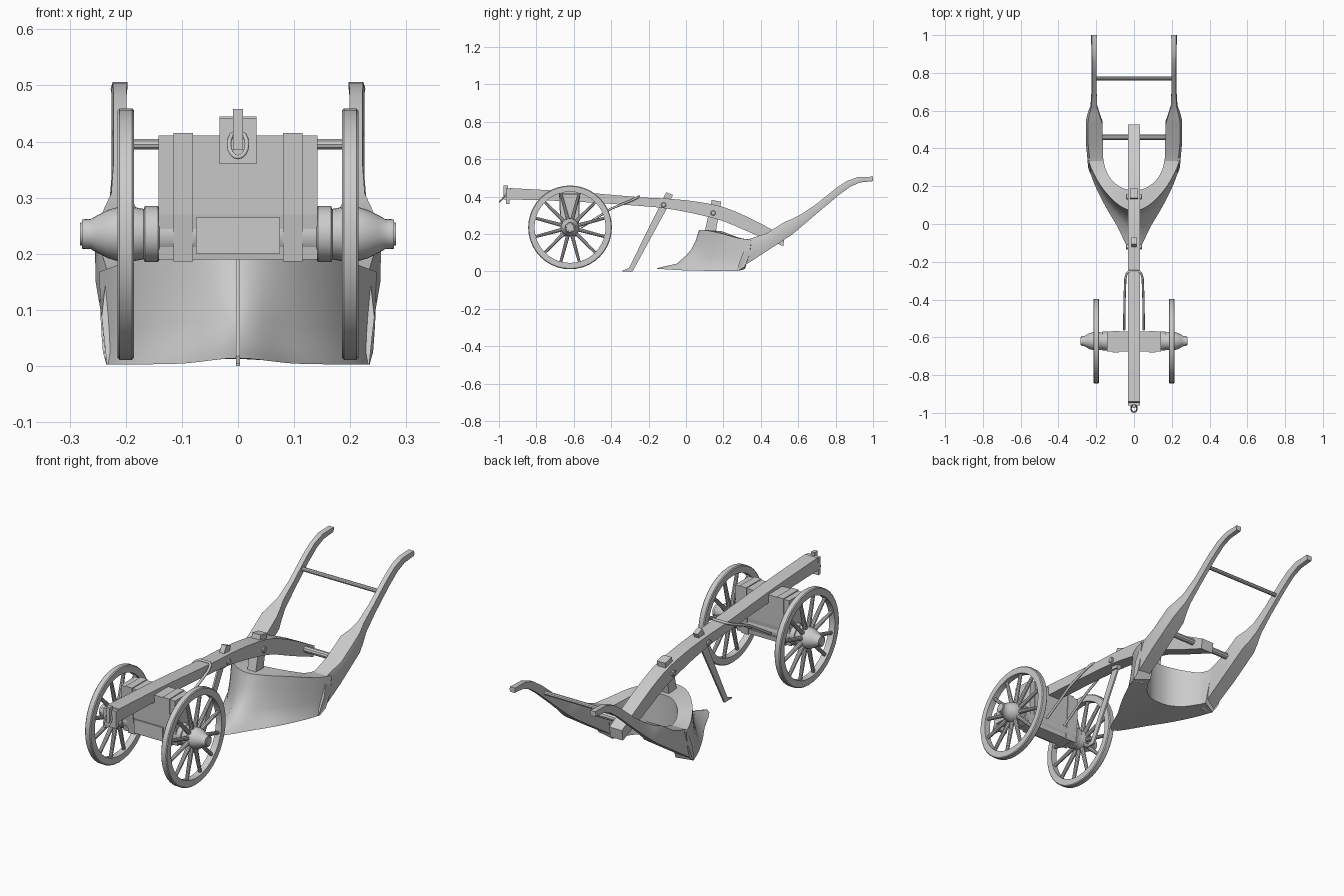
import bpy, bmesh
from math import pi, cos, sin
from mathutils import Vector

if "Cube" in bpy.data.objects:
    bpy.data.objects.remove(bpy.data.objects["Cube"])


def finish(name, bm, smooth=True):
    bmesh.ops.recalc_face_normals(bm, faces=bm.faces)
    me = bpy.data.meshes.new(name)
    bm.to_mesh(me)
    bm.free()
    ob = bpy.data.objects.new(name, me)
    bpy.context.collection.objects.link(ob)
    if smooth:
        bpy.ops.object.select_all(action='DESELECT')
        bpy.context.view_layer.objects.active = ob
        ob.select_set(True)
        bpy.ops.object.shade_smooth_by_angle(angle=0.6)
    return ob


def loft(name, rings, smooth=True):
    """Skin a list of closed point rings and cap both ends."""
    bm = bmesh.new()
    vs = [[bm.verts.new(p) for p in r] for r in rings]
    n = len(vs[0])
    for a, b in zip(vs, vs[1:]):
        for i in range(n):
            j = (i + 1) % n
            bm.faces.new((a[i], a[j], b[j], b[i]))
    bm.faces.new(vs[0])
    bm.faces.new(vs[-1])
    return finish(name, bm, smooth)


def lathe_x(name, profile, y, z, n=24):
    """Profile of (x, radius) turned about an x axis line."""
    return loft(name, [[(x, y + r * cos(2 * pi * i / n), z + r * sin(2 * pi * i / n))
                        for i in range(n)] for x, r in profile])


def rod(name, p, q, r0, r1=None, n=10):
    p, q = Vector(p), Vector(q)
    rot = (q - p).to_track_quat('Z', 'Y')
    r1 = r0 if r1 is None else r1
    return loft(name, [[c + rot @ Vector((r * cos(2 * pi * i / n), r * sin(2 * pi * i / n), 0))
                        for i in range(n)] for c, r in ((p, r0), (q, r1))])


def prism(name, yz, x0, x1):
    """Side outline extruded in x."""
    return loft(name, [[(x, y, z) for y, z in yz] for x in (x0, x1)], False)


def wire(name, pts, r, cyclic=False):
    cu = bpy.data.curves.new(name, 'CURVE')
    cu.dimensions = '3D'
    cu.bevel_depth = r
    cu.bevel_resolution = 2
    sp = cu.splines.new('POLY')
    sp.points.add(len(pts) - 1)
    for s, p in zip(sp.points, pts):
        s.co = (*p, 1)
    sp.use_cyclic_u = cyclic
    ob = bpy.data.objects.new(name, cu)
    bpy.context.collection.objects.link(ob)


def spline(pts, per):
    """Catmull-Rom resampling of a point list."""
    P = [Vector(p) for p in pts]
    P = [2 * P[0] - P[1]] + P + [2 * P[-1] - P[-2]]
    out = []
    for a, b, c, d in zip(P, P[1:], P[2:], P[3:]):
        for k in range(per):
            t = k / per
            out.append(0.5 * (2 * b + (c - a) * t + (2 * a - 5 * b + 4 * c - d) * t * t
                              + (3 * b - a - 3 * c + d) * t ** 3))
    return out + [P[-2]]


# curved draught beam: (y, lower z, upper z)
beam = spline([(-.95, .385, .445), (-.6, .373, .425), (-.25, .35, .396), (-.1, .335, .388),
               (.05, .307, .372), (.2, .268, .34), (.36, .2, .27), (.52, .135, .185)], 3)
loft("beam", [[(-.033, y, a), (.033, y, a), (.033, y + (b - a) * .15, b), (-.033, y + (b - a) * .15, b)]
              for y, a, b in beam])

# front draw bracket and link
prism("draw_plate", [(-.962, .36), (-.945, .36), (-.945, .442), (-.962, .442)], -.033, .033)
prism("draw_staple", [(-.975, .385), (-.952, .385), (-.952, .458), (-.975, .458)], -.009, .009)
wire("draw_link", [(.016 * cos(a), -.976 - .02 * sin(a), .395 - .023 * sin(a))
                   for a in [2 * pi * i / 16 for i in range(16)]], .004, True)

# wheels
WY, WZ = -.62, .235
for s, side in ((-1, "left"), (1, "right")):
    n = 40
    loop = [(.185, .19), (.215, .19), (.215, .22), (.211, .224), (.189, .224), (.185, .22)]
    bm = bmesh.new()
    vs = [[bm.verts.new((s * x, WY + r * cos(2 * pi * i / n), WZ + r * sin(2 * pi * i / n)))
           for x, r in loop] for i in range(n)]
    for i in range(n):
        a, b = vs[i], vs[(i + 1) % n]
        for k in range(6):
            m = (k + 1) % 6
            bm.faces.new((a[k], a[m], b[m], b[k]))
    finish("wheel_rim_" + side, bm)
    for k in range(12):
        a = 2 * pi * (k + .5) / 12
        d = Vector((0, cos(a), sin(a)))
        c = Vector((s * .2, WY, WZ))
        rod("spoke_" + side, c + d * .03, c + d * .195, .011, .008)
    hub = [(.14, .046), (.143, .05), (.166, .05), (.168, .045), (.185, .048), (.215, .048),
           (.232, .043), (.25, .034), (.262, .027), (.27, .026), (.271, .022), (.282, .02)]
    lathe_x("hub_" + side, [(s * x, r) for x, r in hub], WY, WZ)
    lathe_x("axle_pin_" + side, [(s * .268, .027), (s * .278, .026)], WY, WZ)

# axle log and bolster with iron bands
lathe_x("axle_log", [(-.142, .045), (.142, .045)], WY, WZ)


def bolster(name, x0, x1, g):
    prism(name, [(-.655 - g, .19 - g), (-.585 + g, .19 - g), (-.575 + g, .27),
                 (-.57 + g, .411 + g), (-.676 - g, .411 + g), (-.668 - g, .27)], x0, x1)


bolster("bolster", -.142, .142, 0)
for s in (-1, 1):
    bolster("bolster_band", s * .08, s * .115, .004)
prism("axle_front_plate", [(-.672, .2), (-.66, .2), (-.66, .265), (-.672, .265)], -.075, .075)

# brace loop over the beam
half = [(.052, -.56, .235), (.05, -.4, .335), (.046, -.29, .38), (.038, -.26, .395), (.025, -.25, .4)]
wire("brace_loop", half + [(-x, y, z) for x, y, z in reversed(half)], .006)

# coulter knife hung through the beam
prism("coulter_blade", [(-.1, .37), (-.145, .34), (-.305, .018), (-.34, .004),
                        (-.34, 0), (-.285, 0), (-.1, .34)], -.004, .004)
prism("coulter_peg", [(-.15, .325), (-.115, .405), (-.105, .422), (-.07, .408), (-.11, .32)], -.012, .012)
# mouldboard post and bolts
prism("share_post", [(.095, .19), (.155, .19), (.188, .372), (.138, .382)], -.022, .022)
for y, z in ((-.12, .355), (.145, .312)):
    lathe_x("bolt", [(-.042, .01), (-.039, .014), (.039, .014), (.042, .01)], y, z, 16)

# mouldboard: concave V-shaped front, U-shaped inside
base = [(0, -.16, .014), (.09, -.01, .005), (.155, .1, .003), (.205, .2, .003), (.235, .28, .003)]
rim = [(0, .07, .222), (.08, .1, .22), (.16, .18, .205), (.215, .27, .18), (.247, .35, .168)]
inner = [(0, .18, .216), (.06, .19, .214), (.115, .23, .2), (.15, .29, .178), (.165, .36, .168)]
mirror = lambda c: [(-x, y, z) for x, y, z in reversed(c[1:])] + c
curves = [spline(mirror(c), 4) for c in (base, rim, inner)]
rings = []
for b, t, i in zip(*curves):
    ring = []
    for f, h in ((0, 0), (.12, .04), (.48, .13), (.7, .34), (.82, .5), (.92, .72), (1, 1)):
        ring.append((b.x + (t.x - b.x) * f, b.y + (t.y - b.y) * f, b.z + (t.z - b.z) * h))
    rings.append(ring + [tuple(i), (i.x, i.y - .5 * max(0, i.y - .27), .012)])
loft("mouldboard", rings)

# handles: upper y z, lower y z, inner x, outer x
stations = [(.33, .17, .27, .003, .165, .243), (.43, .203, .42, .1, .165, .254),
            (.53, .266, .565, .195, .168, .255), (.575, .283, .598, .222, .182, .245),
            (.62, .308, .64, .258, .195, .23), (.7, .362, .715, .322, .198, .225),
            (.8, .443, .82, .41, .199, .225), (.86, .483, .88, .453, .199, .225),
            (.92, .504, .93, .475, .198, .226), (1.0, .506, 1.0, .482, .197, .227)]
for s, side in ((-1, "left"), (1, "right")):
    rings = []
    for uy, uz, ly, lz, a, b in stations:
        e = .12 * (b - a)
        my, mz = (uy + ly) / 2, (uz + lz) / 2
        rings.append([(s * a, uy, uz), (s * (b - e), uy, uz), (s * b, my, mz),
                      (s * (b - e), ly, lz), (s * (a + e), ly, lz), (s * a, my, mz)])
    loft("handle_" + side, rings)
rod("handle_rung", (-.205, .77, .395), (.205, .77, .395), .01)
rod("lower_rung", (-.18, .46, .195), (.18, .46, .195), .015)
